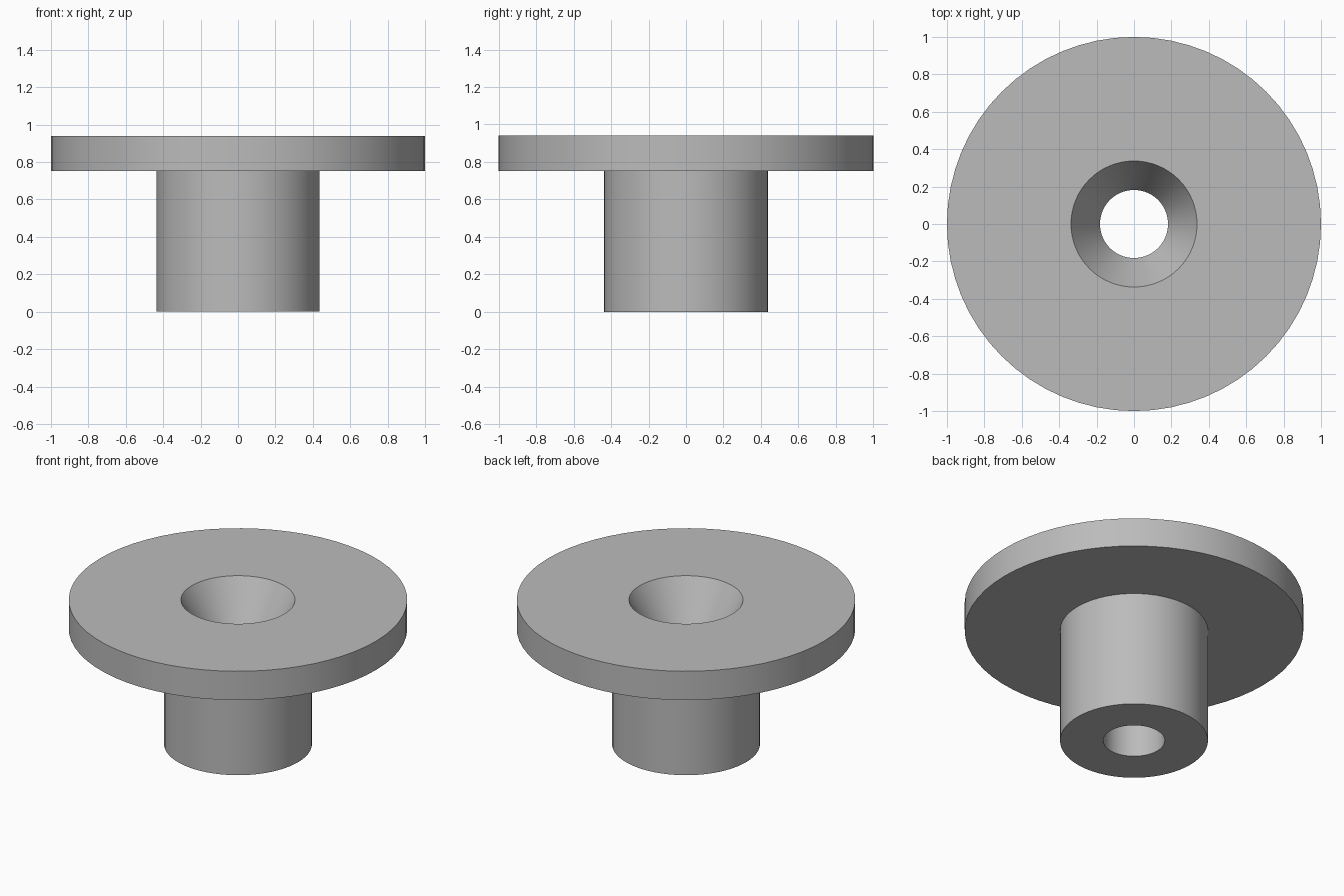
import bpy
import bmesh
import math

cube = bpy.data.objects.get("Cube")
if cube:
    bpy.data.objects.remove(cube, do_unlink=True)

SEGMENTS = 64

grey = bpy.data.materials.new("plain grey")
grey.use_nodes = True
colour = (0.5, 0.5, 0.5, 1)
grey.diffuse_color = colour
grey.node_tree.nodes["Principled BSDF"].inputs["Base Color"].default_value = colour


def lathe(name, profile):
    """Revolve a closed (radius, height) profile around the z axis."""
    bm = bmesh.new()
    rings = []
    for radius, height in profile:
        rings.append([
            bm.verts.new((radius * math.cos(math.tau * i / SEGMENTS),
                          radius * math.sin(math.tau * i / SEGMENTS), height))
            for i in range(SEGMENTS)])
    for lower, upper in zip(rings, rings[1:] + rings[:1]):
        for i in range(SEGMENTS):
            j = (i + 1) % SEGMENTS
            bm.faces.new((lower[i], lower[j], upper[j], upper[i]))
    bmesh.ops.recalc_face_normals(bm, faces=bm.faces)
    mesh = bpy.data.meshes.new(name)
    bm.to_mesh(mesh)
    bm.free()
    mesh.materials.append(grey)
    obj = bpy.data.objects.new(name, mesh)
    bpy.context.collection.objects.link(obj)
    bpy.ops.object.select_all(action='DESELECT')
    obj.select_set(True)
    bpy.context.view_layer.objects.active = obj
    bpy.ops.object.shade_smooth_by_angle(angle=math.radians(25))
    return obj


# Flanged bushing: shank, wide flange, countersink and through bore
shank, flange, bore, sink = 0.437, 1.0, 0.182, 0.337
underside, top = 0.752, 0.94
sink_depth = (sink - bore) / math.tan(math.radians(30))
lathe("flanged_bushing", [
    (bore, 0), (shank, 0),
    (shank, underside), (flange, underside),
    (flange, top), (sink, top),
    (bore, top - sink_depth),
])
